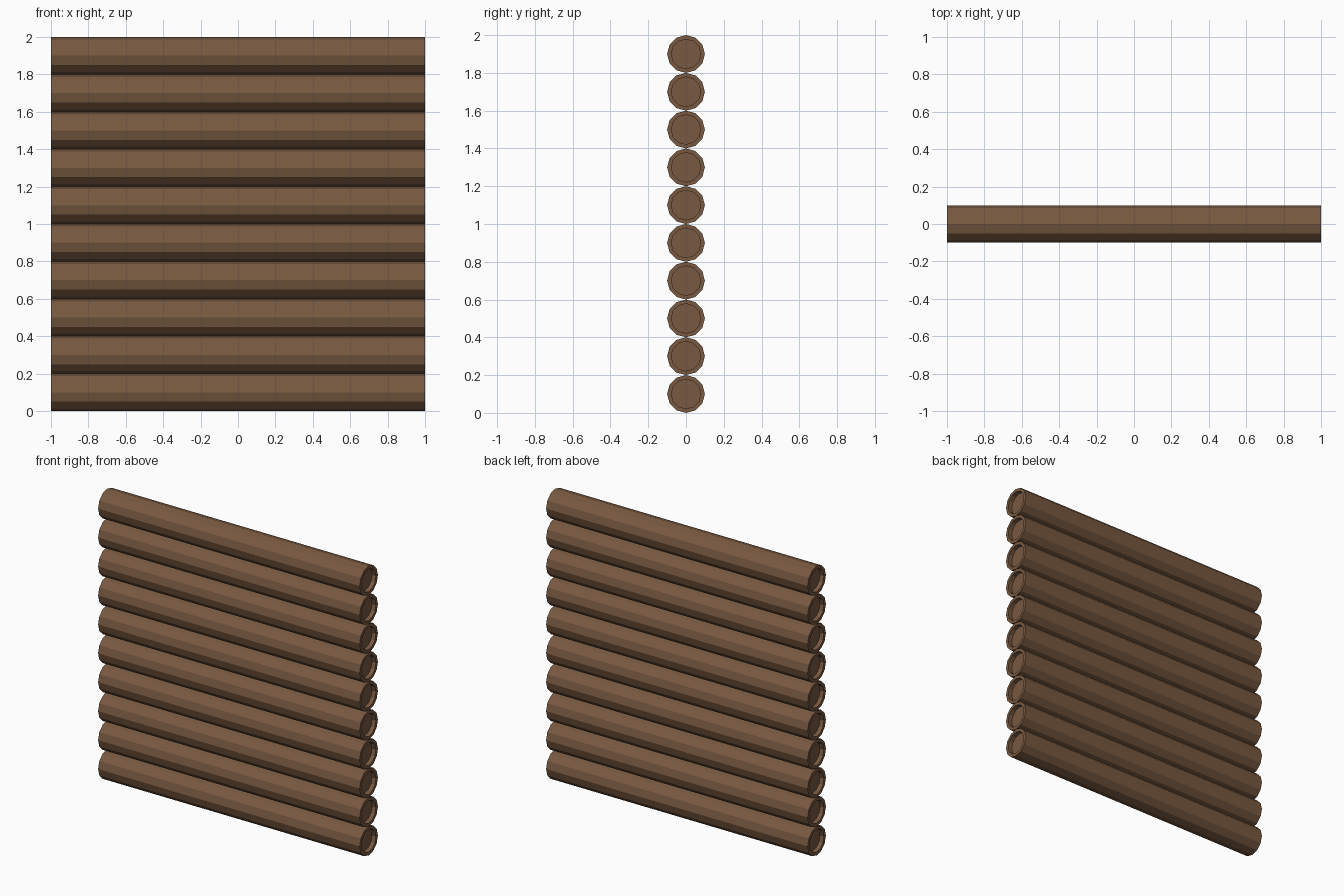
import bpy, bmesh, math
from mathutils import Matrix

if "Cube" in bpy.data.objects:
    bpy.data.objects.remove(bpy.data.objects["Cube"])

COUNT, RADIUS, LENGTH = 10, 0.1, 2.0
RIM, DEPTH = 0.022, 0.03

wood = bpy.data.materials.new("brown wood")
wood.diffuse_color = (0.19, 0.1, 0.052, 1)
wood.use_nodes = True
wood.node_tree.nodes["Principled BSDF"].inputs["Base Color"].default_value = wood.diffuse_color


def make_log(index):
    # twelve-sided log along x with a recessed disc at each end
    bm = bmesh.new()
    bmesh.ops.create_cone(bm, cap_ends=True, segments=12, radius1=RADIUS,
                          radius2=RADIUS, depth=LENGTH,
                          matrix=Matrix.Rotation(math.pi / 2, 4, 'Y'))
    bm.normal_update()
    caps = [f for f in bm.faces if len(f.verts) == 12]
    bmesh.ops.inset_individual(bm, faces=caps, thickness=RIM)
    for cap in caps:
        side = 1 if cap.calc_center_median().x > 0 else -1
        # straight-walled recess
        new = bmesh.ops.extrude_discrete_faces(bm, faces=[cap])["faces"]
        bmesh.ops.translate(bm, verts=new[0].verts[:], vec=(-side * DEPTH, 0, 0))
    bmesh.ops.recalc_face_normals(bm, faces=bm.faces)
    mesh = bpy.data.meshes.new(f"log_{index}")
    bm.to_mesh(mesh)
    bm.free()
    mesh.materials.append(wood)
    log = bpy.data.objects.new(f"log_{index}", mesh)
    log.location.z = RADIUS * (2 * index + 1)
    bpy.context.collection.objects.link(log)


# wall of stacked logs
for i in range(COUNT):
    make_log(i)
